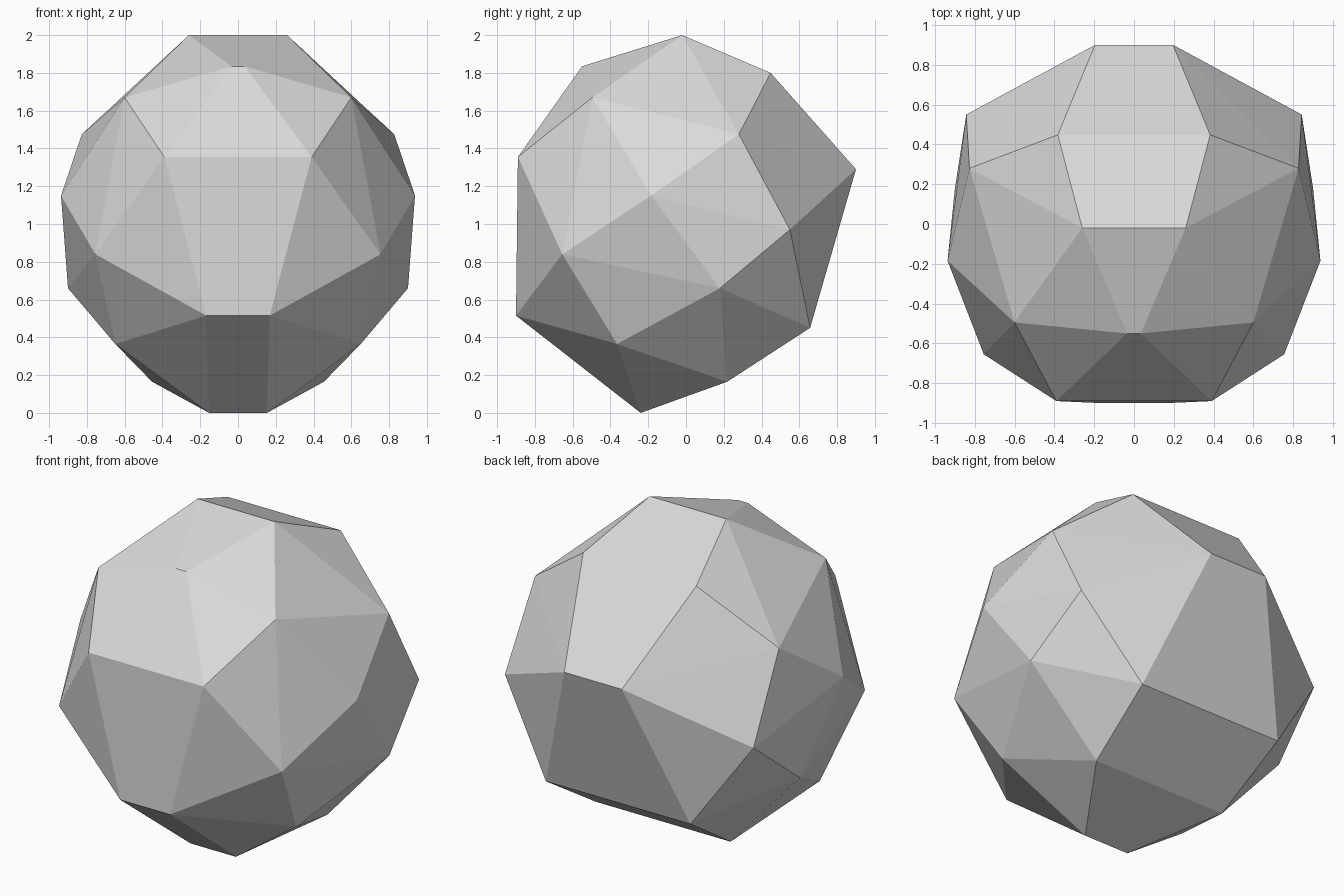
import bpy
import bmesh

if "Cube" in bpy.data.objects:
    bpy.data.objects.remove(bpy.data.objects["Cube"])

# Plain grey stone material
grey = bpy.data.materials.new("light grey")
grey.diffuse_color = (0.7, 0.7, 0.7, 1.0)
grey.use_nodes = True
grey.node_tree.nodes["Principled BSDF"].inputs["Base Color"].default_value = grey.diffuse_color

# Corners of the right half, listed around the body; the left half is mirrored
half = [
    (0.26, -0.02, 2.00), (0.035, -0.55, 1.835), (0.60, -0.495, 1.67),
    (0.39, -0.89, 1.355), (0.937, -0.185, 1.15), (0.755, -0.655, 0.84),
    (0.168, -0.90, 0.515), (0.65, -0.365, 0.365), (0.153, -0.24, 0.00),
    (0.455, 0.218, 0.165), (0.90, 0.18, 0.66), (0.843, 0.55, 0.97),
    (0.827, 0.28, 1.475), (0.383, 0.448, 1.80), (0.196, 0.90, 1.29),
    (0.49, 0.657, 0.45),
]

# Faceted ball: convex skin over the mirrored corners
bm = bmesh.new()
for x, y, z in half:
    for side in (1, -1):
        bm.verts.new((side * x, y, z))
bmesh.ops.convex_hull(bm, input=bm.verts[:])
# Merge the flat triangle pairs into larger facets
bmesh.ops.dissolve_limit(bm, angle_limit=0.02, verts=bm.verts[:], edges=bm.edges[:])
bmesh.ops.recalc_face_normals(bm, faces=bm.faces[:])

mesh = bpy.data.meshes.new("faceted_ball")
bm.to_mesh(mesh)
bm.free()
mesh.materials.append(grey)
ball = bpy.data.objects.new("faceted_ball", mesh)
bpy.context.collection.objects.link(ball)
